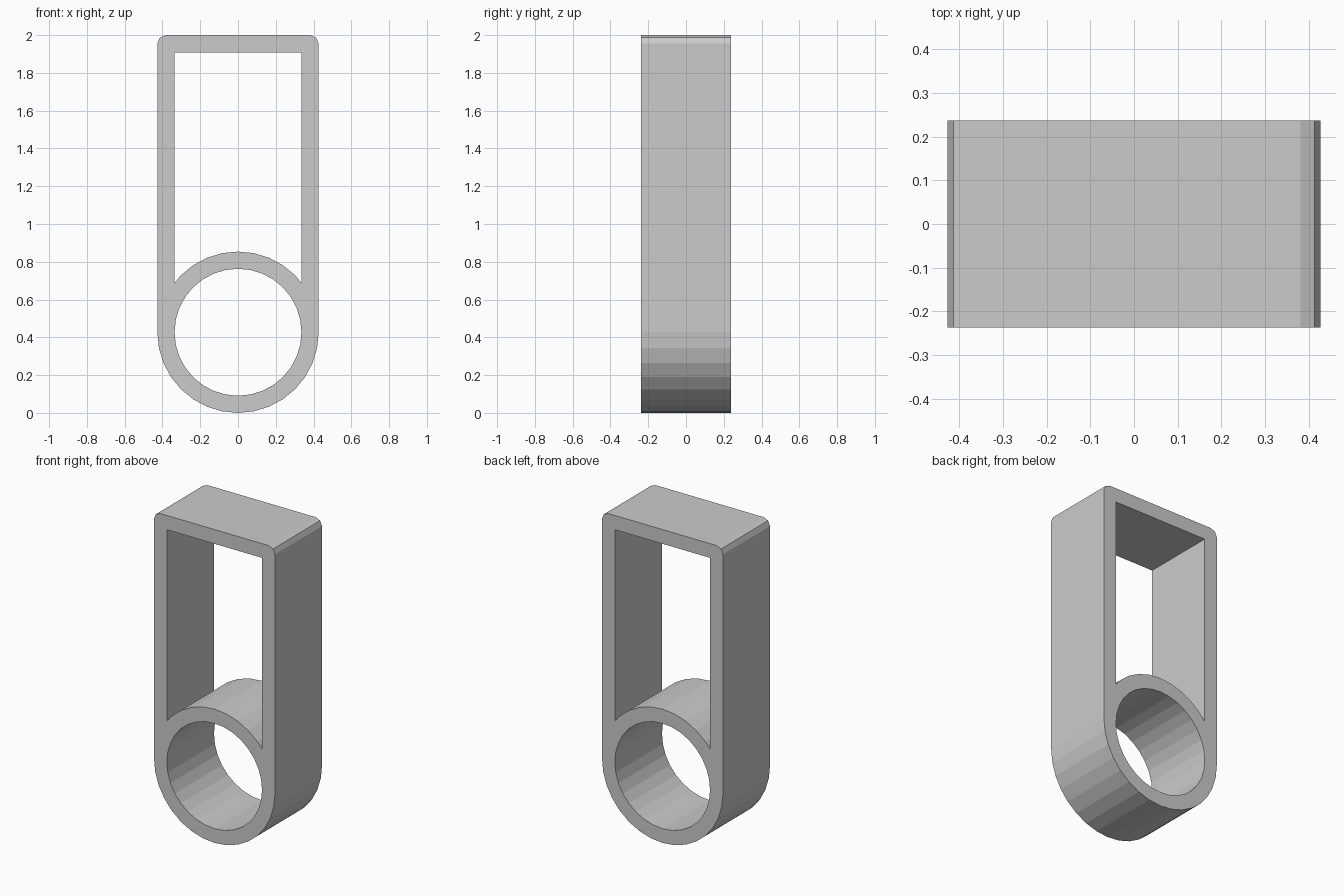
import bpy, bmesh, math
from mathutils import Vector

cube = bpy.data.objects.get("Cube")
if cube:
    bpy.data.objects.remove(cube, do_unlink=True)

HEIGHT, DEPTH = 2.0, 0.475
OUTER, INNER = 0.427, 0.336     # ring radii
WALL = OUTER - INNER
CORNER = 0.045                  # rounding of the top corners
SEGMENTS = 32
STEP = 2 * math.pi / SEGMENTS


def ring_point(radius, i):
    return (radius * math.cos(i * STEP), OUTER + radius * math.sin(i * STEP))


def corner_points(side):
    """Two-step rounded top corner, listed from the side wall to the top."""
    cx, cz = OUTER - CORNER, HEIGHT - CORNER
    angles = (0, math.pi / 4, math.pi / 2)
    return [(side * (cx + CORNER * math.cos(a)), cz + CORNER * math.sin(a)) for a in angles]


# Outer outline: lower half circle, straight sides, rounded top
half = SEGMENTS // 2
outline = [ring_point(OUTER, i) for i in range(half, SEGMENTS + 1)]
outline += corner_points(1) + corner_points(-1)[::-1]

# Round hole
hole = [ring_point(INNER, i) for i in range(SEGMENTS)]

# Tall window, its lower edge following the outside of the ring
arc = [ring_point(OUTER, i) for i in range(half + 1)]
visible = [p for p in arc if abs(p[0]) < INNER]
first = arc.index(visible[0])
(x0, z0), (x1, z1) = arc[first - 1], arc[first]
foot = z0 + (z1 - z0) * (x0 - INNER) / (x0 - x1)
top = HEIGHT - WALL
window = [(INNER, foot)] + visible + [(-INNER, foot), (-INNER, top), (INNER, top)]

# Fill between the loops and extrude through the depth
bm = bmesh.new()
for loop in (outline, hole, window):
    verts = [bm.verts.new((x, -DEPTH / 2, z)) for x, z in loop]
    for a, b in zip(verts, verts[1:] + verts[:1]):
        bm.edges.new((a, b))
bmesh.ops.triangle_fill(bm, use_beauty=True, edges=bm.edges[:], normal=Vector((0, -1, 0)))
extruded = bmesh.ops.extrude_face_region(bm, geom=bm.faces[:], use_keep_orig=True)
moved = [g for g in extruded["geom"] if isinstance(g, bmesh.types.BMVert)]
bmesh.ops.translate(bm, verts=moved, vec=(0, DEPTH, 0))
bmesh.ops.recalc_face_normals(bm, faces=bm.faces[:])

mesh = bpy.data.meshes.new("ring_bracket")
bm.to_mesh(mesh)
bm.free()

# Plain grey
grey = bpy.data.materials.new("light_grey")
grey.use_nodes = True
colour = (0.6, 0.6, 0.6, 1)
grey.diffuse_color = colour
grey.node_tree.nodes["Principled BSDF"].inputs["Base Color"].default_value = colour
mesh.materials.append(grey)

bracket = bpy.data.objects.new("ring_bracket", mesh)
bpy.context.collection.objects.link(bracket)
